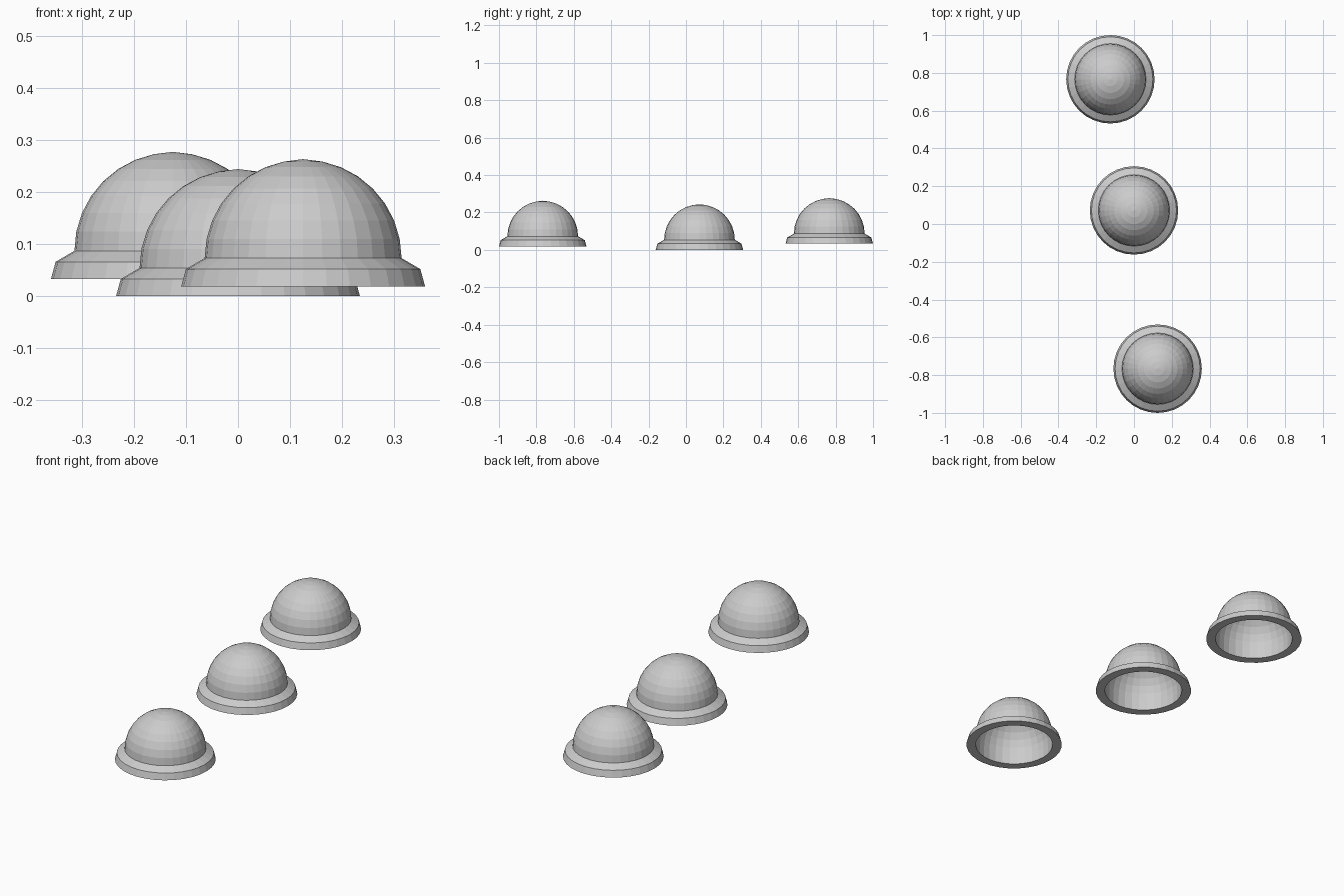
import bpy, math

if "Cube" in bpy.data.objects:
    bpy.data.objects.remove(bpy.data.objects["Cube"])

SEG = 32
R = 0.189       # dome radius
Z_BRIM = 0.054  # height where dome meets brim


def lathe(name, profile, loc, closed=False):
    """Revolve (radius, z) points about z; radius 0 makes a pole."""
    verts, rings, faces = [], [], []
    for r, z in profile:
        n = 1 if r == 0 else SEG
        rings.append([len(verts) + i % n for i in range(SEG)])
        verts += [(r * math.cos(2 * math.pi * i / SEG),
                   r * math.sin(2 * math.pi * i / SEG), z) for i in range(n)]
    pairs = list(zip(rings, rings[1:]))
    if closed:
        pairs.append((rings[-1], rings[0]))
    for a, b in pairs:
        for i in range(SEG):
            j = (i + 1) % SEG
            quad = [a[i], a[j], b[j], b[i]]
            faces.append(list(dict.fromkeys(quad)))
    mesh = bpy.data.meshes.new(name)
    mesh.from_pydata(verts, [], faces)
    obj = bpy.data.objects.new(name, mesh)
    obj.location = loc
    bpy.context.collection.objects.link(obj)
    return obj


# hollow half-sphere shell, open below
dome = [(R * math.cos(k * math.pi / 16), Z_BRIM + R * math.sin(k * math.pi / 16))
        for k in range(8)] + [(0, Z_BRIM + R + 0.001)]
# flared brim ring with sloped shoulder
brim = [(R, 0), (0.234, 0), (0.225, 0.033), (R, Z_BRIM)]
brim = [brim[0]] + brim[1:]

# three bowls at slightly different heights
for label, loc in {"front": (0.125, -0.766, 0.019),
                   "middle": (0, 0.072, 0),
                   "back": (-0.125, 0.766, 0.033)}.items():
    lathe(label + "_dome", dome, loc)
    lathe(label + "_brim", brim, loc, closed=True)
